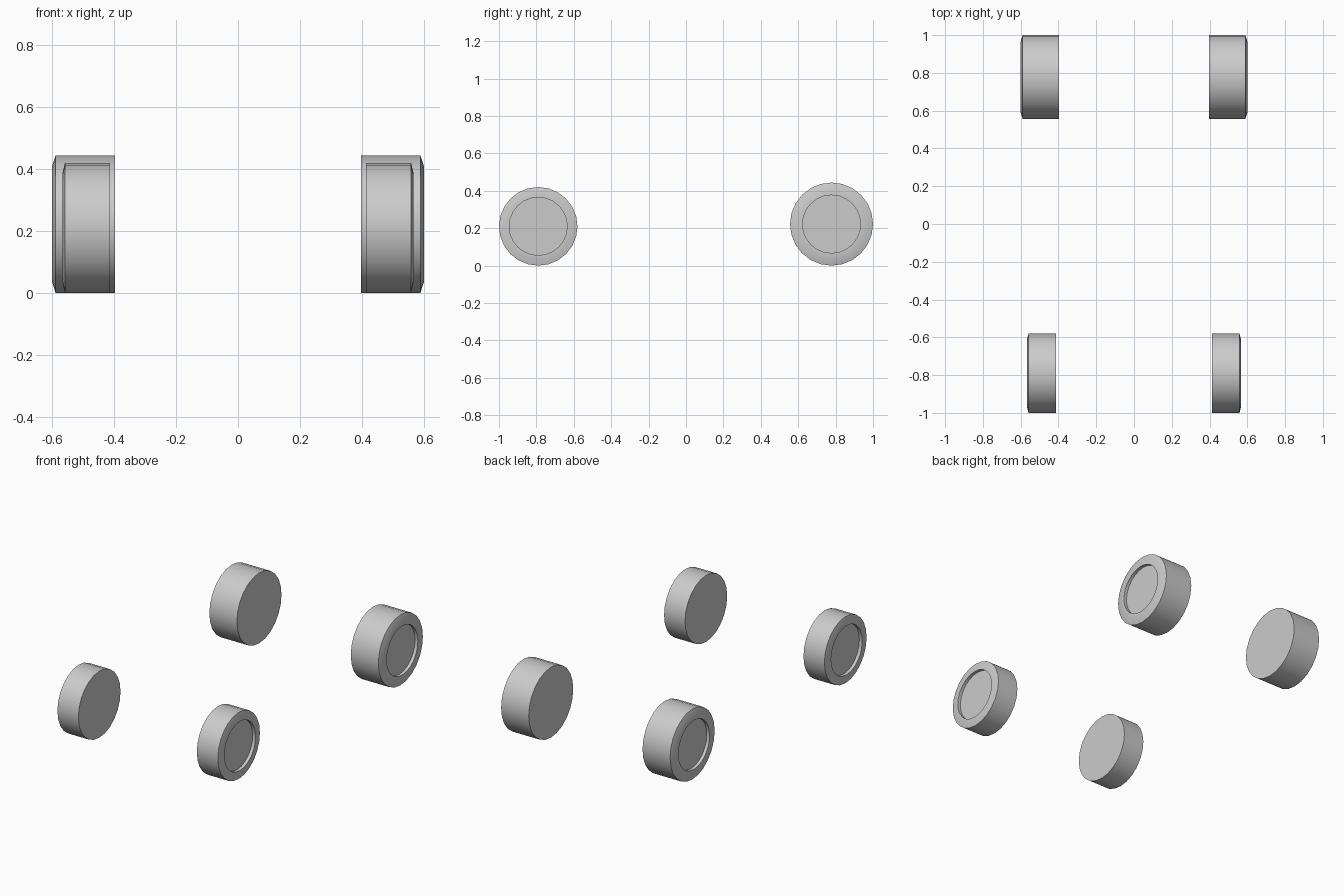
import bpy, bmesh, math

if "Cube" in bpy.data.objects:
    bpy.data.objects.remove(bpy.data.objects["Cube"])

SEG = 24


def wheel(name, side, y, radius, inner, shoulder, outer, rim_r, hub_r, depth):
    """Lathe a tyre profile (x, r) around the x axis; side is +1 or -1."""
    profile = [(inner, radius), (shoulder, radius), (outer, rim_r),
               (outer, hub_r), (outer - depth, hub_r)]
    bm = bmesh.new()
    rings = []
    for x, r in profile:
        rings.append([bm.verts.new((side * x,
                                    r * math.cos(2 * math.pi * i / SEG),
                                    r * math.sin(2 * math.pi * i / SEG)))
                      for i in range(SEG)])
    for a, b in zip(rings, rings[1:]):
        for i in range(SEG):
            j = (i + 1) % SEG
            bm.faces.new((a[i], a[j], b[j], b[i]))
    # flat back and recessed hub disc
    bm.faces.new(rings[0])
    bm.faces.new(rings[-1])
    bmesh.ops.recalc_face_normals(bm, faces=bm.faces)
    mesh = bpy.data.meshes.new(name)
    bm.to_mesh(mesh)
    bm.free()
    ob = bpy.data.objects.new(name, mesh)
    ob.location = (0, y, radius)
    bpy.context.collection.objects.link(ob)
    bpy.ops.object.select_all(action='DESELECT')
    ob.select_set(True)
    bpy.context.view_layer.objects.active = ob
    bpy.ops.object.shade_smooth_by_angle(angle=math.radians(35))


for side, label in ((1, "right"), (-1, "left")):
    # wide, larger rear wheels and slimmer front wheels
    wheel("rear_wheel_" + label, side, 0.778, 0.222,
          0.397, 0.589, 0.601, 0.185, 0.155, 0.02)
    wheel("front_wheel_" + label, side, -0.79, 0.21,
          0.413, 0.559, 0.567, 0.175, 0.155, 0.02)
